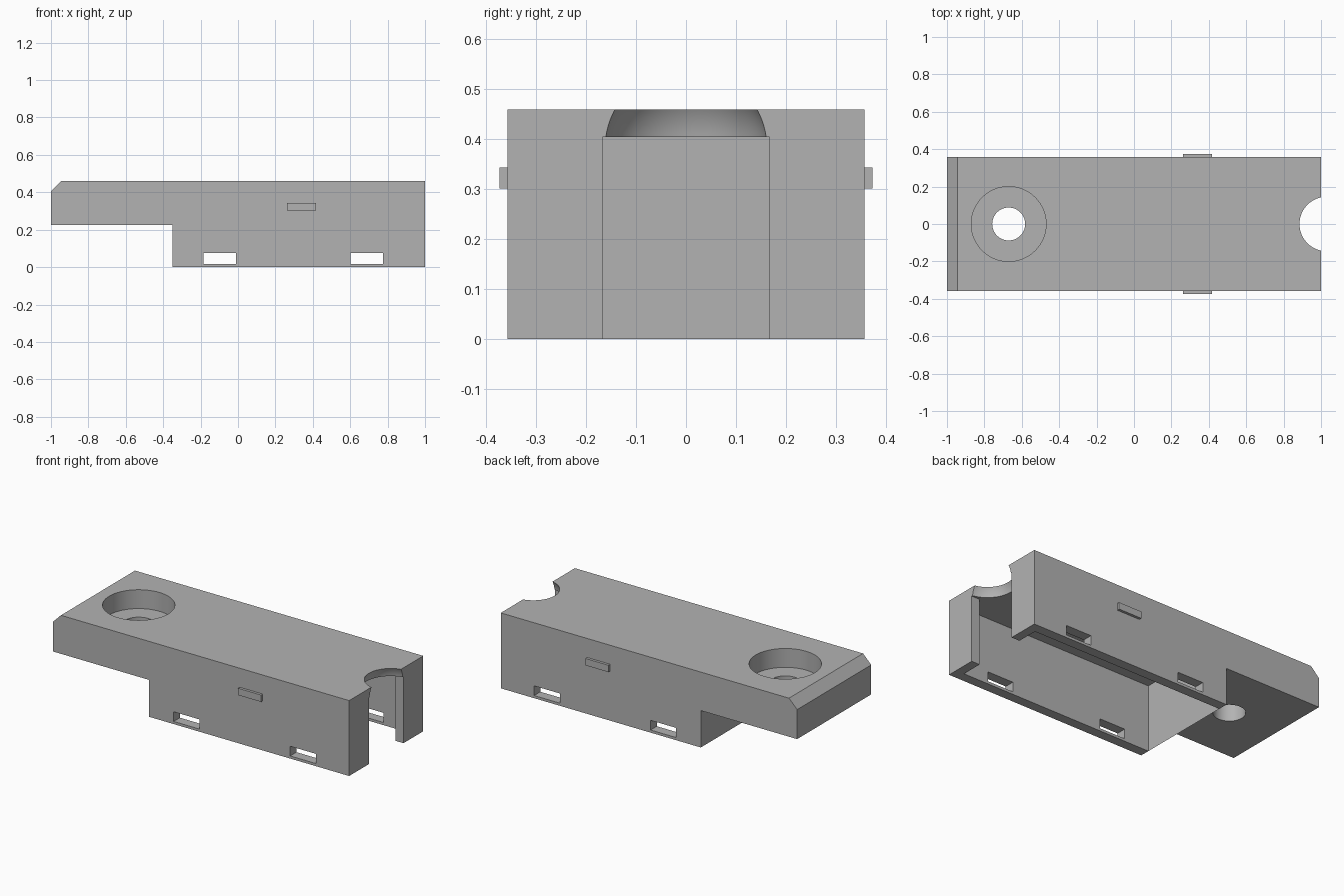
import bpy, bmesh, math
from mathutils import Matrix, Vector

cube = bpy.data.objects.get("Cube")
if cube:
    bpy.data.objects.remove(cube, do_unlink=True)

grey = bpy.data.materials.new("plain_grey")
grey.use_nodes = True
colour = (0.45, 0.45, 0.45, 1)
grey.diffuse_color = colour
grey.node_tree.nodes["Principled BSDF"].inputs["Base Color"].default_value = colour


def add_object(name, bm):
    bmesh.ops.recalc_face_normals(bm, faces=bm.faces)
    mesh = bpy.data.meshes.new(name)
    bm.to_mesh(mesh)
    bm.free()
    mesh.materials.append(grey)
    obj = bpy.data.objects.new(name, mesh)
    bpy.context.collection.objects.link(obj)
    return obj


def box(name, low, high):
    low, high = Vector(low), Vector(high)
    bm = bmesh.new()
    place = Matrix.Translation((low + high) / 2) @ Matrix.Diagonal((*(high - low), 1))
    bmesh.ops.create_cube(bm, size=1, matrix=place)
    return add_object(name, bm)


def cylinder(name, x, radius, low, high):
    bm = bmesh.new()
    bmesh.ops.create_cone(bm, cap_ends=True, segments=64, radius1=radius, radius2=radius,
                          depth=high - low, matrix=Matrix.Translation((x, 0, (low + high) / 2)))
    return add_object(name, bm)


def sphere(name, centre, radius):
    bm = bmesh.new()
    bmesh.ops.create_uvsphere(bm, u_segments=64, v_segments=48, radius=radius,
                              matrix=Matrix.Translation(centre))
    return add_object(name, bm)


HALF_WIDTH, TOP, STEP_Z, STEP_X, ROOF_Z = 0.357, 0.46, 0.225, -0.35, 0.405

# Body: side profile with a stepped underside and a bevelled nose
profile = [(STEP_X, 0), (1, 0), (1, TOP), (-0.945, TOP), (-1, ROOF_Z), (-1, STEP_Z), (STEP_X, STEP_Z)]
bm = bmesh.new()
side = bm.faces.new([bm.verts.new((x, -HALF_WIDTH, z)) for x, z in profile])
moved = bmesh.ops.extrude_face_region(bm, geom=[side])["geom"]
bmesh.ops.translate(bm, vec=(0, 2 * HALF_WIDTH, 0),
                    verts=[v for v in moved if isinstance(v, bmesh.types.BMVert)])
body = add_object("housing_body", bm)

# Cutters: hollow interior, narrower end opening, ball notch, stepped screw hole, wall slots
cutters = [
    box("interior_cutter", (STEP_X, -0.297, -0.1), (0.945, 0.297, ROOF_Z)),
    box("end_opening_cutter", (0.9, -0.167, -0.1), (1.1, 0.167, ROOF_Z)),
    sphere("ball_notch_cutter", (1.03, 0, 0.382), 0.165),
    cylinder("counterbore_cutter", -0.67, 0.2, 0.345, 0.6),
    cylinder("screw_hole_cutter", -0.67, 0.088, 0.1, 0.5),
]
for x in (-0.184, 0.602):
    cutters.append(box("slot_cutter", (x, -0.5, 0.016), (x + 0.173, 0.5, 0.075)))

for cutter in cutters:
    cut = body.modifiers.new(cutter.name, "BOOLEAN")
    cut.operation = "DIFFERENCE"
    cut.solver = "EXACT"
    cut.object = cutter

# Bake the cuts into the body and drop the cutters
bpy.context.view_layer.update()
result = bpy.data.meshes.new_from_object(body.evaluated_get(bpy.context.evaluated_depsgraph_get()))
body.modifiers.clear()
body.data = result
for cutter in cutters:
    bpy.data.objects.remove(cutter, do_unlink=True)

# Small side tabs
for name, sign in (("left_side_tab", 1), ("right_side_tab", -1)):
    y0, y1 = sorted((sign * 0.35, sign * 0.373))
    box(name, (0.262, y0, 0.302), (0.417, y1, 0.344))

# Smooth the round cuts, keep the edges sharp
bpy.ops.object.select_all(action="DESELECT")
body.select_set(True)
bpy.context.view_layer.objects.active = body
bpy.ops.object.shade_smooth_by_angle(angle=math.radians(25))
